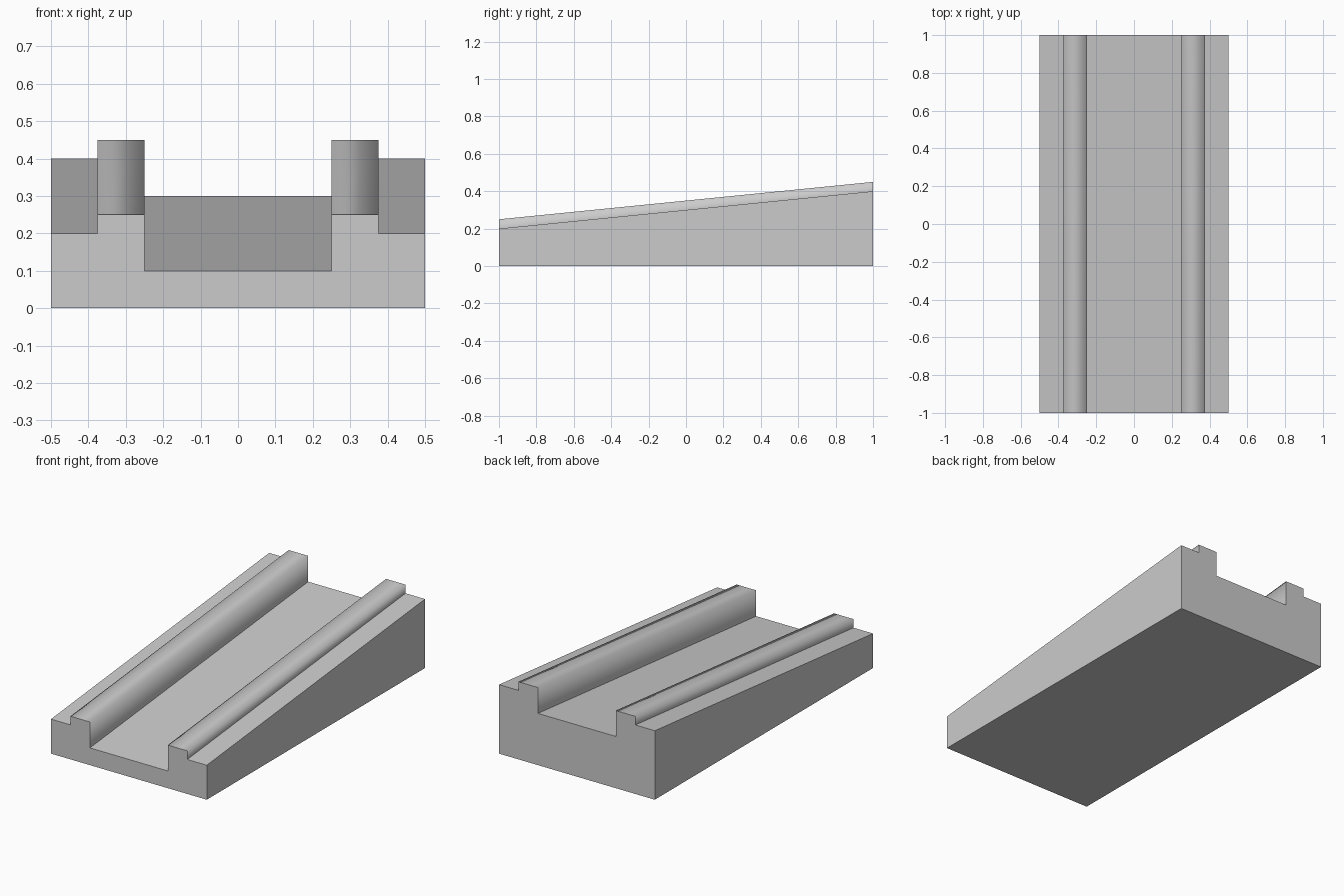
import bpy

if "Cube" in bpy.data.objects:
    bpy.data.objects.remove(bpy.data.objects["Cube"])

RISE = 0.2   # height gained from front to back

# Right half of the front cross-section, from channel centre outwards to the ground
half = [(0.25, 0.1), (0.25, 0.25), (0.375, 0.25), (0.375, 0.2), (0.5, 0.2), (0.5, 0.0)]
profile = half + [(-x, z) for x, z in reversed(half)]
n = len(profile)

# Loft the section to the back, raising everything except the underside
verts = [(x, -1, z) for x, z in profile]
verts += [(x, 1, z + RISE if z > 0 else 0) for x, z in profile]
faces = [(i, i + n, (i + 1) % n + n, (i + 1) % n) for i in range(n)]
faces += [tuple(range(n)), tuple(reversed(range(n, 2 * n)))]

mesh = bpy.data.meshes.new("channel_ramp")
mesh.from_pydata(verts, [], faces)

# Raised rails are shaded smooth over their walls and tops, all else is flat
smooth = {0, 1, 2, n - 4, n - 3, n - 2}
for i, f in enumerate(mesh.polygons):
    f.use_smooth = i in smooth

# Make normals consistent and outward
import bmesh
bm = bmesh.new()
bm.from_mesh(mesh)
bmesh.ops.recalc_face_normals(bm, faces=bm.faces)
bm.to_mesh(mesh)
bm.free()

ramp = bpy.data.objects.new("channel_ramp", mesh)
bpy.context.collection.objects.link(ramp)
